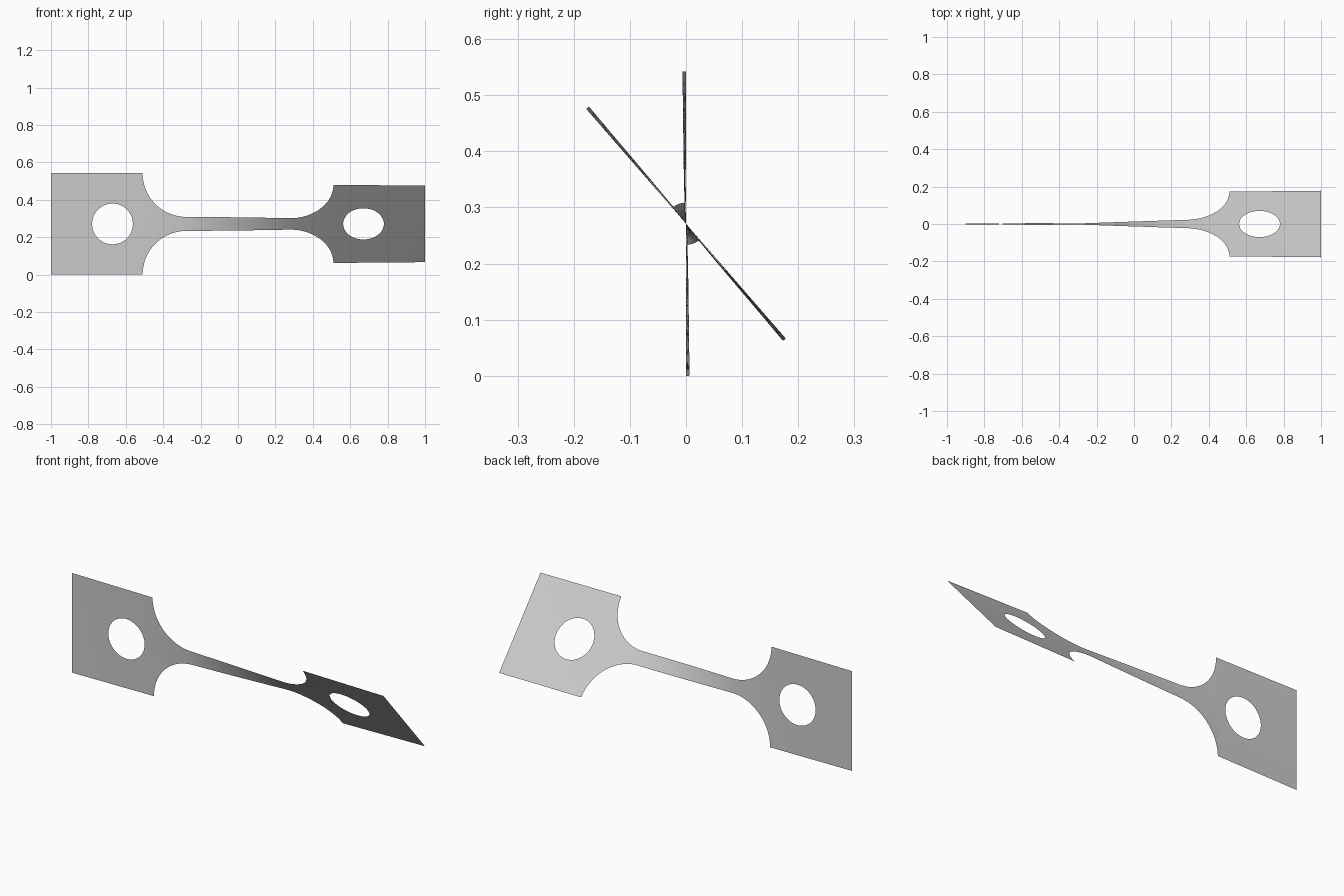
import bpy
import bmesh
from math import sin, cos, pi, radians, hypot

cube = bpy.data.objects.get("Cube")
if cube:
    bpy.data.objects.remove(cube)

HALF_H = 0.271       # half height of the grip plates
NECK = 0.0375        # half height of the narrow neck
GRIP_X = 0.51        # inner edge of each grip plate
HOLE_X, HOLE_R = 0.671, 0.109
N = 20               # segments across the sheet
FILLET_X = GRIP_X - (HALF_H - NECK)

# Twist angle in degrees along the length
TWIST = [(-1, 0), (-0.51, 1.4), (-0.3, 4), (0.3, 37), (0.51, 39.6), (1, 41)]


def twisted(x, h):
    for (x0, a0), (x1, a1) in zip(TWIST, TWIST[1:]):
        if x <= x1 + 1e-6:
            angle = radians(a0 + (a1 - a0) * (x - x0) / (x1 - x0))
            break
    return (x, -h * sin(angle), HALF_H + h * cos(angle))


bm = bmesh.new()


def add_grid(rows):
    """Bridge consecutive rows of (x, height) points with quads."""
    verts = [[bm.verts.new(twisted(*p)) for p in row] for row in rows]
    for a, b in zip(verts, verts[1:]):
        for i in range(len(a) - 1):
            bm.faces.new((a[i], b[i], b[i + 1], a[i + 1]))


# Neck with quarter-circle fillets at both ends
radius = HALF_H - NECK
fillet = [(FILLET_X + radius * sin(t), HALF_H - radius * cos(t))
          for t in (i / 24 * pi / 2 for i in range(25))]
neck = [(-FILLET_X + 2 * FILLET_X * i / 24, NECK) for i in range(1, 24)]
outline = [(-x, h) for x, h in reversed(fillet)] + neck + fillet
add_grid([[(x, h * (2 * j / N - 1)) for j in range(N + 1)] for x, h in outline])

# Grip plates: rings blending from the round hole to the rectangle
corners = [(GRIP_X, -HALF_H), (1, -HALF_H), (1, HALF_H), (GRIP_X, HALF_H)]
border = []
for (x0, h0), (x1, h1) in zip(corners, corners[1:] + corners[:1]):
    border += [(x0 + (x1 - x0) * i / N, h0 + (h1 - h0) * i / N) for i in range(N)]
border.append(border[0])

for side in (-1, 1):
    rings = []
    for k in range(7):
        ring = []
        for x, h in border:
            dx = x - HOLE_X
            s = HOLE_R / hypot(dx, h)
            s += (1 - s) * k / 6
            ring.append((side * (HOLE_X + dx * s), h * s))
        rings.append(ring)
    add_grid(rings)

bmesh.ops.remove_doubles(bm, verts=bm.verts, dist=1e-4)
bmesh.ops.recalc_face_normals(bm, faces=bm.faces)
bm.faces.ensure_lookup_table()
if sum(f.normal.y for f in bm.faces) > 0:
    bmesh.ops.reverse_faces(bm, faces=bm.faces)

mesh = bpy.data.meshes.new("twisted_tensile_strip")
bm.to_mesh(mesh)
bm.free()
strip = bpy.data.objects.new("twisted_tensile_strip", mesh)
bpy.context.collection.objects.link(strip)

# Plain grey sheet
grey = bpy.data.materials.new("light_grey")
grey.use_nodes = True
color = (0.6, 0.6, 0.6, 1)
grey.diffuse_color = color
grey.node_tree.nodes["Principled BSDF"].inputs["Base Color"].default_value = color
mesh.materials.append(grey)

bpy.context.view_layer.objects.active = strip
strip.select_set(True)
bpy.ops.object.shade_smooth_by_angle()
